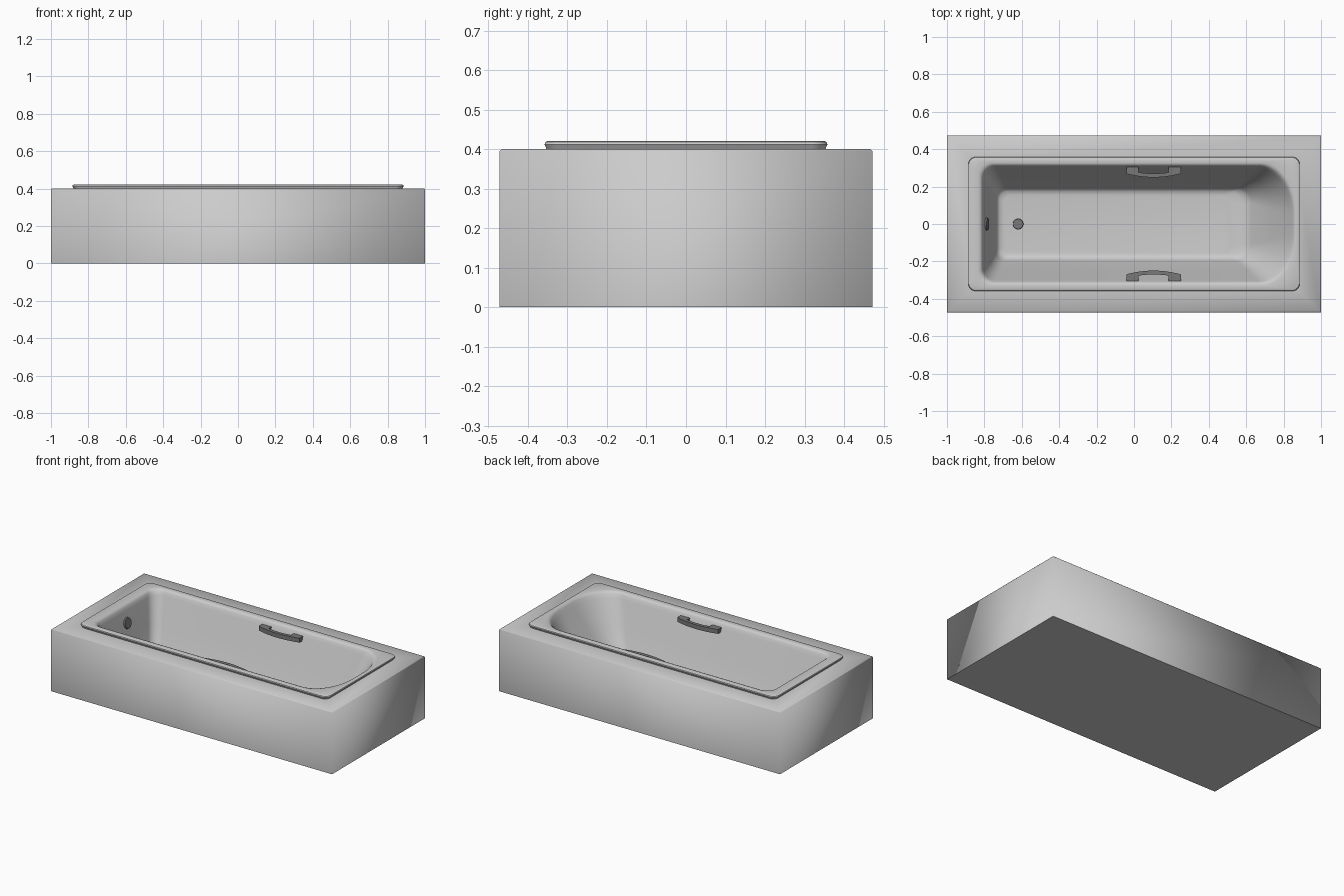
import bpy, bmesh, math
from mathutils import Matrix, Vector

cube = bpy.data.objects.get("Cube")
if cube:
    bpy.data.objects.remove(cube, do_unlink=True)


def material(name, value):
    m = bpy.data.materials.new(name)
    m.use_nodes = True
    colour = (value, value, value, 1)
    m.diffuse_color = colour
    m.node_tree.nodes["Principled BSDF"].inputs["Base Color"].default_value = colour
    return m


ENAMEL = material("light grey enamel", 0.6)
METAL = material("dark grey metal", 0.19)


def finish(name, bm, mat, angle=None):
    bmesh.ops.recalc_face_normals(bm, faces=bm.faces)
    mesh = bpy.data.meshes.new(name)
    bm.to_mesh(mesh)
    bm.free()
    mesh.materials.append(mat)
    obj = bpy.data.objects.new(name, mesh)
    bpy.context.collection.objects.link(obj)
    if angle:
        bpy.ops.object.select_all(action='DESELECT')
        obj.select_set(True)
        bpy.context.view_layer.objects.active = obj
        bpy.ops.object.shade_smooth_by_angle(angle=math.radians(angle))
    return obj


def loft(bm, rings):
    """Bridge closed rings of equal point count; return the vertex rings."""
    loops = [[bm.verts.new(p) for p in ring] for ring in rings]
    for a, b in zip(loops, loops[1:]):
        for i in range(len(a)):
            j = (i + 1) % len(a)
            bm.faces.new((a[i], a[j], b[j], b[i]))
    return loops


def rectangle(x, y, z):
    return [(-x, -y, z), (x, -y, z), (x, y, z), (-x, y, z)]


def rounded(z, left, right, half, r_left, rx, ry, steps=12):
    """Rounded rectangle whose right corners are elliptical."""
    pts = []
    corners = ((1, 1, rx, ry), (-1, 1, r_left, r_left),
               (-1, -1, r_left, r_left), (1, -1, rx, ry))
    for k, (sx, sy, a, b) in enumerate(corners):
        cx = right - a if sx > 0 else left + a
        cy = sy * (half - b)
        for i in range(steps + 1):
            t = math.pi / 2 * (k + i / steps)
            pts.append((cx + a * math.cos(t), cy + b * math.sin(t), z))
    return pts


# Surround: box open under the tub rim, softly shaded except round the base
bm = bmesh.new()
loops = loft(bm, [rectangle(1, 0.472, 0), rectangle(1, 0.472, 0.395),
                  rectangle(0.995, 0.467, 0.4), rectangle(0.86, 0.34, 0.4)])
base = bm.faces.new(loops[0])
for f in bm.faces:
    f.smooth = True
for e in base.edges:
    e.smooth = False
finish("surround", bm, ENAMEL)

# Tub: rim, rolled lip, sloping walls and floor
sections = [
    # z, left, right, half width, left radius, right radii
    (0.398, -0.877, 0.877, 0.352, 0.035, 0.035, 0.035),
    (0.412, -0.886, 0.886, 0.358, 0.04, 0.04, 0.04),
    (0.418, -0.884, 0.884, 0.356, 0.04, 0.04, 0.04),
    (0.421, -0.878, 0.878, 0.350, 0.036, 0.036, 0.036),
    (0.421, -0.832, 0.866, 0.326, 0.07, 0.18, 0.26),
    (0.418, -0.820, 0.857, 0.317, 0.07, 0.18, 0.26),
    (0.408, -0.811, 0.849, 0.310, 0.07, 0.18, 0.26),
    (0.385, -0.805, 0.836, 0.302, 0.07, 0.18, 0.25),
    (0.230, -0.770, 0.736, 0.247, 0.06, 0.13, 0.17),
    (0.085, -0.738, 0.630, 0.196, 0.05, 0.08, 0.09),
    (0.065, -0.730, 0.605, 0.187, 0.05, 0.07, 0.08),
    (0.054, -0.718, 0.570, 0.176, 0.045, 0.06, 0.07),
    (0.050, -0.695, 0.520, 0.155, 0.04, 0.05, 0.06),
]
bm = bmesh.new()
loops = loft(bm, [rounded(*s) for s in sections])
floor = bm.faces.new(loops[-1])
tub = finish("tub", bm, ENAMEL, 40)
# Make the visible side of the open shell face outward and up
if tub.data.polygons[-1].normal.z < 0:
    tub.data.flip_normals()


def disc(name, radius, depth, location, axis):
    bm = bmesh.new()
    bmesh.ops.create_cone(bm, cap_ends=True, segments=32, radius1=radius,
                          radius2=radius * 0.9, depth=depth)
    turn = Vector((0, 0, 1)).rotation_difference(Vector(axis)).to_matrix().to_4x4()
    bm.transform(Matrix.Translation(location) @ turn)
    finish(name, bm, METAL, 30)


# Drain in the floor and overflow cover on the end wall
disc("drain", 0.029, 0.008, (-0.62, 0, 0.052), (0, 0, 1))
disc("overflow_cover", 0.036, 0.014, (-0.788, 0, 0.315), (1, 0, 0.22))


# Grab handles: bowed bar with a foot at each end
def handle(name, side):
    n = 12
    xs = [-0.145 + 0.29 * i / n for i in range(n + 1)]
    outer = [(x, 0.249 + 0.02 * (x / 0.145) ** 2) for x in xs]
    inner = [(0.08 - 0.16 * i / n, 0.270 + 0.006 * (1 - 2 * i / n) ** 2)
             for i in range(n + 1)]
    outline = outer + [(0.145, 0.305), (0.08, 0.305)] + inner
    outline += [(-0.08, 0.305), (-0.145, 0.305)]
    bm = bmesh.new()
    loops = loft(bm, [[(x + 0.105, side * y, z) for x, y in outline]
                      for z in (0.364, 0.392)])
    for loop in loops:
        bm.faces.new(loop)
    finish(name, bm, METAL, 30)


handle("left_handle", 1)
handle("right_handle", -1)
